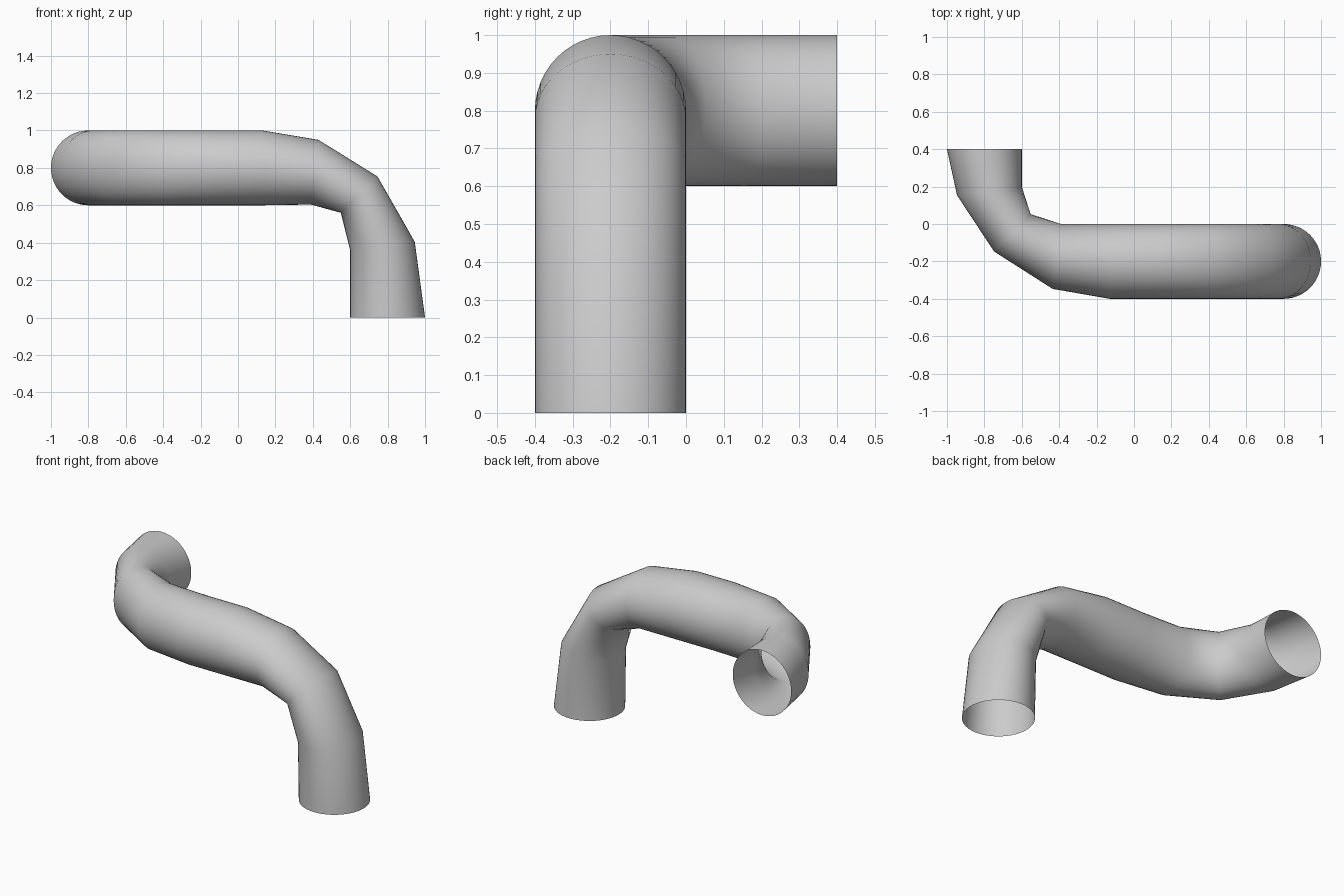
import bpy, bmesh, math
from mathutils import Vector

cube = bpy.data.objects.get("Cube")
if cube:
    bpy.data.objects.remove(cube)

SIDES = 48
R = 0.2

# Pipe material
grey = bpy.data.materials.new("light_grey")
grey.use_nodes = True
colour = (0.6, 0.6, 0.6, 1)
grey.diffuse_color = colour
grey.node_tree.nodes["Principled BSDF"].inputs["Base Color"].default_value = colour

# Each section is the (outer, inner) pair of points in the plane of its bend
down_bend = [((1.0, 0.0), (0.6, 0.0)),
             ((0.945, 0.405), (0.6, 0.36)),
             ((0.746, 0.754), (0.55, 0.56)),
             ((0.43, 0.95), (0.39, 0.604)),
             ((0.13, 1.0), (0.13, 0.6))]
back_bend = [((-0.13, -0.4), (-0.13, 0.0)),
             ((-0.435, -0.347), (-0.39, 0.0)),
             ((-0.748, -0.147), (-0.553, 0.053)),
             ((-0.946, 0.153), (-0.6, 0.2)),
             ((-1.0, 0.4), (-0.6, 0.4))]

# Elliptical sections as centre, upward axis and backward axis
sections = []
for outer, inner in down_bend:
    o, i = (Vector((p[0], -R, p[1])) for p in (outer, inner))
    sections.append(((o + i) / 2, (o - i) / 2, Vector((0, R, 0))))
for outer, inner in back_bend:
    o, i = (Vector((p[0], p[1], 0.8)) for p in (outer, inner))
    sections.append(((o + i) / 2, Vector((0, 0, R)), (i - o) / 2))

# Open pipe skinned through the sections
bm = bmesh.new()
rings = []
for centre, up, back in sections:
    angles = [math.tau * k / SIDES for k in range(SIDES)]
    rings.append([bm.verts.new(centre + up * math.cos(a) + back * math.sin(a))
                  for a in angles])
for a, b in zip(rings, rings[1:]):
    for k in range(SIDES):
        n = (k + 1) % SIDES
        face = bm.faces.new((a[k], a[n], b[n], b[k]))
        face.smooth = True
bm.normal_update()

# Turn the skin outwards
test = bm.faces[0] if bm.faces.ensure_lookup_table() is None else None
if test.normal.dot(test.calc_center_median() - sections[0][0]) < 0:
    bmesh.ops.reverse_faces(bm, faces=bm.faces[:])

mesh = bpy.data.meshes.new("bent_pipe")
bm.to_mesh(mesh)
bm.free()
mesh.materials.append(grey)
pipe = bpy.data.objects.new("bent_pipe", mesh)
bpy.context.collection.objects.link(pipe)
